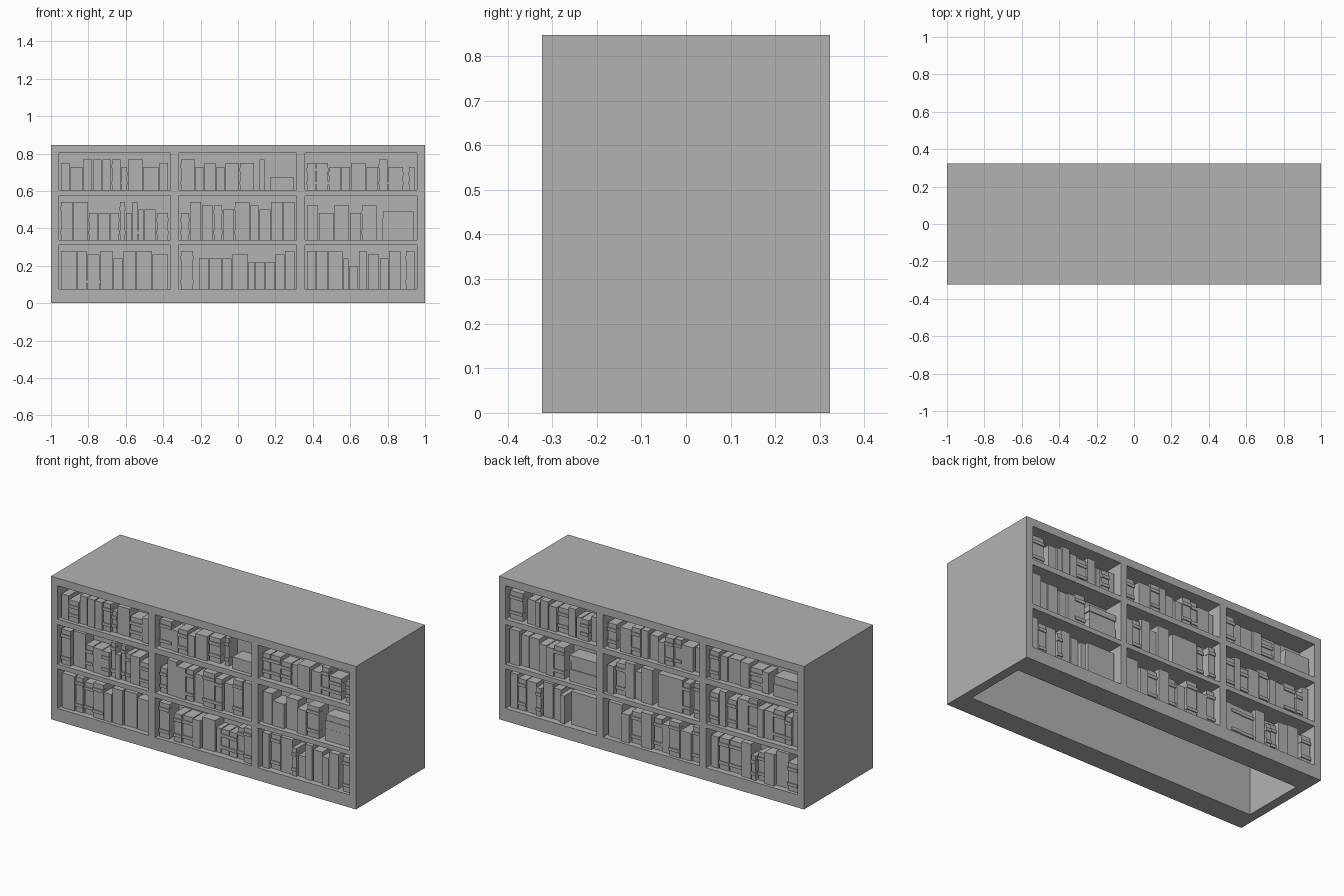
import bpy, bmesh, math, random
from mathutils import Matrix, Vector

if "Cube" in bpy.data.objects:
    bpy.data.objects.remove(bpy.data.objects["Cube"])
random.seed(4)

grey = bpy.data.materials.new("plain_grey")
grey.use_nodes = True
grey.diffuse_color = (0.448, 0.448, 0.448, 1)
grey.node_tree.nodes["Principled BSDF"].inputs["Base Color"].default_value = grey.diffuse_color

HALF_DEPTH, HEIGHT, BAY_DEPTH = 0.323, 0.847, 0.12
COLUMNS = {"left": (-0.958, -0.36), "middle": (-0.317, 0.314), "right": (0.357, 0.956)}
ROWS = {"top": (0.604, 0.802), "middle": (0.337, 0.572), "bottom": (0.075, 0.31)}


def add_box(bm, x, y, z):
    """Axis-aligned box from three (low, high) spans."""
    size = Vector((x[1] - x[0], y[1] - y[0], z[1] - z[0]))
    centre = Vector((sum(x), sum(y), sum(z))) / 2
    bmesh.ops.create_cube(bm, size=1, matrix=Matrix.Translation(centre) @ Matrix.Diagonal(size).to_4x4())


def finish(bm, name):
    mesh = bpy.data.meshes.new(name)
    bm.to_mesh(mesh)
    bm.free()
    mesh.materials.append(grey)
    obj = bpy.data.objects.new(name, mesh)
    bpy.context.collection.objects.link(obj)
    return obj


# Carcass: a block with bays cut into both faces and a hollow core open below
block = bmesh.new()
add_box(block, (-1, 1), (-HALF_DEPTH, HALF_DEPTH), (0, HEIGHT))
carcass = finish(block, "bookcase_carcass")

cuts = bmesh.new()
for span in COLUMNS.values():
    for levels in ROWS.values():
        add_box(cuts, span, (-HALF_DEPTH - 0.1, BAY_DEPTH - HALF_DEPTH), levels)
        add_box(cuts, (-span[1], -span[0]), (HALF_DEPTH - BAY_DEPTH, HALF_DEPTH + 0.1), levels)
add_box(cuts, (-0.945, 0.945), (-0.188, 0.188), (-0.1, 0.8))
cutter = finish(cuts, "bay_cutter")
cutter.hide_render = True

boolean = carcass.modifiers.new("bays", "BOOLEAN")
boolean.operation, boolean.solver, boolean.object = "DIFFERENCE", "EXACT", cutter
bpy.context.view_layer.objects.active = carcass
bpy.ops.object.modifier_apply(modifier=boolean.name)
bpy.data.objects.remove(cutter)

# Book codes: letter = thickness (capital = ribbed spine), digit = height step,
# "_" = gap, "pile" = lying books, "panel" = book shown cover-on
THICKNESS = {"t": 0.03, "s": 0.046, "m": 0.06, "w": 0.076}
SPECIAL = {"_": 0.024, "pile1": 0.13, "pile2": 0.16, "pile3": 0.165, "panel": 0.16}

FRONT = {
    "top": ("s1 M0 s2 s2 s2 S2 T0 w2 W0 s1",
            "W2 s0 M1 s0 w1 W1 _ T2 _ pile1",
            "S1 M1 M0 s0 w1 m0 S2 W0 _ T0"),
    "middle": ("M4 w4 S1 m1 S1 T4 t1 T4 T2 m2 M1",
               "S1 m4 m3 S3 m2 W4 S3 m2 M4 m4",
               "m3 w1 w3 m1 W3 _ pile3"),
    "bottom": ("w4 S4 M3 M4 s2 m4 w4 w3",
               "M4 _ S2 M2 s2 w3 t1 S1 S1 S3 S4",
               "s4 M4 w4 T2 s0 s4 m3 s2 m4 _ S4"),
}
BACK = {
    "top": ("W2 _ s1 t1 s2 s1 M1 s2 t0 S0 s1",
            "M1 _ w1 M2 s2 m1 s0 M2 S2 w1 s1",
            "M2 s1 w1 m1 W0 s0 _ pile2"),
    "middle": ("m4 s3 m3 s2 s2 M3 _ pile3",
               "s2 M3 m4 s2 w4 _ panel S3 _ S4",
               "M3 s4 M2 w3 M4 s2 m2 W3 S2 s4"),
    "bottom": ("s4 S3 m3 T2 m4 s3 t2 _ panel",
               "w4 s2 M3 m4 S3 s2 M4 m2 S4",
               "s3 M3 W3 m4 T1 S2 m3 w4 M2"),
}


def width_of(code):
    return SPECIAL[code] if code in SPECIAL else THICKNESS[code[0].lower()]


def add_upright(bm, x, front, back, floor, height, ribbed):
    add_box(bm, x, (front, back), (floor, floor + height))
    if ribbed:
        for z in (floor + 0.03, floor + height - 0.045):
            add_box(bm, (x[0] - 0.002, x[1] + 0.002), (front - 0.006, front + 0.03), (z, z + 0.018))


def add_pile(bm, x, front, back, floor, count):
    z = floor
    for thick in (0.07, 0.048, 0.035)[:count]:
        inset = random.uniform(0, 0.008)
        add_box(bm, (x[0] + inset, x[1] - inset), (front + inset, back), (z, z + thick))
        z += thick


def fill_bay(name, codes, span, floor):
    """Stand a row of books in one front bay, stretched to fill its width."""
    bm = bmesh.new()
    codes = codes.split()
    stretch = (span[1] - span[0] - 0.02) / sum(width_of(c) for c in codes)
    x = span[0] + 0.01
    back = BAY_DEPTH - HALF_DEPTH - 0.004
    for code in codes:
        end = x + width_of(code) * stretch
        front = -HALF_DEPTH + random.uniform(0.018, 0.04)
        spine = (x + 0.002, end - 0.003)
        if code.startswith("pile"):
            add_pile(bm, spine, front, back, floor, int(code[-1]))
        elif code == "panel":
            add_box(bm, spine, (front, back), (floor, floor + 0.195))
        elif code != "_":
            add_upright(bm, spine, front, back, floor, 0.125 + 0.02 * int(code[1]), code[0].isupper())
        x = end
    return finish(bm, name)


# Books on both faces; the back set is turned half a circle
for side, layout, turn in (("front", FRONT, 0), ("back", BACK, math.pi)):
    for row, bays in layout.items():
        for (column, span), codes in zip(COLUMNS.items(), bays):
            books = fill_bay(f"{side}_books_{row}_{column}", codes, span, ROWS[row][0])
            books.data.transform(Matrix.Rotation(turn, 4, "Z"))
